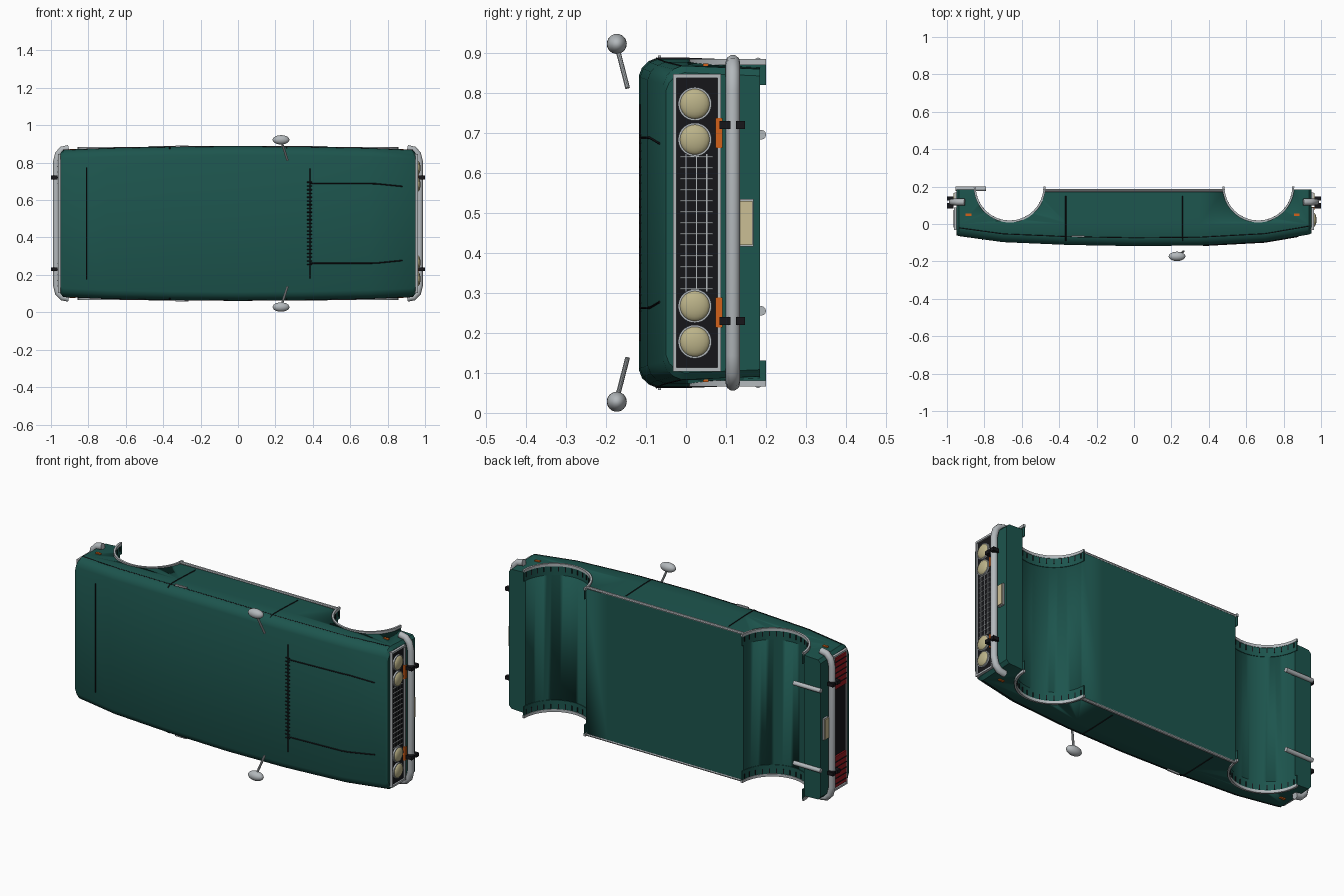
import bpy, bmesh, math
from mathutils import Vector

if "Cube" in bpy.data.objects:
    bpy.data.objects.remove(bpy.data.objects["Cube"])

ZC = 0.475  # mid-plane of the body across its width
AX, AY, AR = (-0.665, 0.665), 0.2, 0.186  # wheel arch centres and radius


def material(name, r, g, b):
    m = bpy.data.materials.new(name)
    m.diffuse_color = (r, g, b, 1)
    m.use_nodes = True
    m.node_tree.nodes["Principled BSDF"].inputs["Base Color"].default_value = m.diffuse_color
    return m


GREEN = material("green_paint", 0.012, 0.09, 0.075)
BLACK = material("black_trim", 0.008, 0.008, 0.01)
CHROME = material("chrome", 0.45, 0.48, 0.5)
LAMP = material("lamp_glass", 0.5, 0.45, 0.25)
ORANGE = material("indicator_orange", 0.65, 0.12, 0.01)
RED = material("tail_red", 0.3, 0.01, 0.015)
CREAM = material("plate_cream", 0.6, 0.52, 0.3)


def finish(name, bm, mat, smooth=False):
    bmesh.ops.recalc_face_normals(bm, faces=bm.faces)
    me = bpy.data.meshes.new(name)
    bm.to_mesh(me)
    bm.free()
    ob = bpy.data.objects.new(name, me)
    bpy.context.collection.objects.link(ob)
    me.materials.append(mat)
    if smooth:
        bpy.ops.object.select_all(action='DESELECT')
        ob.select_set(True)
        bpy.context.view_layer.objects.active = ob
        bpy.ops.object.shade_smooth_by_angle(angle=math.radians(35))
    return ob


def add_box(bm, x, y, w):
    """Box from (min, max) ranges; w is measured from the mid-plane."""
    vs = bmesh.ops.create_cube(bm, size=1)['verts']
    for v in vs:
        v.co = [r[0] + (c + 0.5) * (r[1] - r[0]) for r, c in
                zip((x, y, (w[0] + ZC, w[1] + ZC)), v.co)]


def boxes(name, items, mat):
    bm = bmesh.new()
    for it in items:
        add_box(bm, *it)
    return finish(name, bm, mat)


def rods(name, paths, r, mat, sides=8):
    """Straight rods along each path of (x, y, w) points."""
    bm = bmesh.new()
    for path in paths:
        for p, q in zip(path, path[1:]):
            p, q = (Vector((a, b, c + ZC)) for a, b, c in (p, q))
            d = q - p
            mat4 = d.to_track_quat('Z', 'Y').to_matrix().to_4x4()
            mat4.translation = (p + q) / 2
            bmesh.ops.create_cone(bm, cap_ends=True, segments=sides, radius1=r,
                                  radius2=r, depth=d.length, matrix=mat4)
    return finish(name, bm, mat, sides > 4)


def ellipsoid(name, c, s, mat):
    bm = bmesh.new()
    bmesh.ops.create_uvsphere(bm, u_segments=20, v_segments=12, radius=1)
    for v in bm.verts:
        v.co = [c[i] + v.co[i] * s[i] for i in range(3)]
        v.co.z += ZC
    return finish(name, bm, mat, True)


def arc_strip(name, cx, r0, r1, w0, w1, mat):
    """Half ring over a wheel arch, opening towards +y."""
    bm, n, rings = bmesh.new(), 28, []
    for i in range(n + 1):
        a = math.pi + math.pi * i / n
        rings.append([bm.verts.new((cx + r * math.cos(a), AY + r * math.sin(a), w + ZC))
                      for r, w in ((r0, w0), (r1, w0), (r1, w1), (r0, w1))])
    for a, b in zip(rings, rings[1:]):
        for k in range(4):
            bm.faces.new((a[k], a[(k + 1) % 4], b[(k + 1) % 4], b[k]))
    bm.faces.new(rings[0])
    bm.faces.new(rings[-1])
    return finish(name, bm, mat, True)


# Body stations: x, top y, half width
ST = [(-0.95, -0.06, 0.375), (-0.935, -0.065, 0.392), (-0.7, -0.097, 0.402), (-0.35, -0.112, 0.409),
      (0, -0.118, 0.412), (0.35, -0.115, 0.409), (0.7, -0.096, 0.402), (0.935, -0.056, 0.392),
      (0.95, -0.05, 0.375)]


def at(x, k):
    for a, b in zip(ST, ST[1:]):
        if x <= b[0]:
            return a[k] + (b[k] - a[k]) * (x - a[0]) / (b[0] - a[0])


# Body shell: loft along x, then cut the wheel wells
bm, rings = bmesh.new(), []
for x, t, h in ST:
    half = [(0.185, h - 0.008), (0.0, h), (t + 0.045, h), (t + 0.025, h - 0.008),
            (t + 0.008, h - 0.024), (t, h - 0.045)]
    sec = half + [(y, -w) for y, w in reversed(half)]
    rings.append([bm.verts.new((x, y, w + ZC)) for y, w in sec])
for a, b in zip(rings, rings[1:]):
    for k in range(len(a)):
        j = (k + 1) % len(a)
        bm.faces.new((a[k], a[j], b[j], b[k]))
bm.faces.new(rings[0])
bm.faces.new(rings[-1])
body = finish("body_shell", bm, GREEN, True)
for cx in AX:
    cut = rods("well_cutter", [[(cx, AY, -0.6), (cx, AY, 0.6)]], AR, GREEN, 56)
    mod = body.modifiers.new("well", 'BOOLEAN')
    mod.operation, mod.object, mod.solver = 'DIFFERENCE', cut, 'EXACT'
    bpy.context.view_layer.objects.active = body
    bpy.ops.object.modifier_apply(modifier=mod.name)
    bpy.data.objects.remove(cut)

# Wheel arch flanges, chrome rims and bolts
for cx in AX:
    ticks = []
    for s in (-1, 1):
        h = at(cx, 2) - 0.003
        arc_strip("arch_flange", cx, AR - 0.003, AR + 0.001, s * (h - 0.055), s * h, GREEN)
        arc_strip("arch_rim", cx, AR - 0.005, AR + 0.006, s * (h - 0.006), s * (h + 0.009), CHROME)
        for i in range(16):
            a = math.pi * (1 + (i + 0.5) / 16)
            x, y = cx + 0.182 * math.cos(a), AY + 0.182 * math.sin(a)
            ticks.append([(x, y, s * (h - 0.035)), (x, y, s * (h - 0.01))])
    rods("arch_bolts", ticks, 0.003, BLACK, 4)

for s in (-1, 1):
    # Sill trim, door seams, belt line, handle, side markers
    rods("sill_trim", [[(-0.478, 0.18, s * 0.405), (0.478, 0.18, s * 0.405)]], 0.008, CHROME)
    rods("door_seams", [[(x, 0.15, s * (at(x, 2) - 0.006)), (x, 0, s * at(x, 2)),
                         (x, -0.07, s * at(x, 2)), (x, -0.09, s * (at(x, 2) - 0.01))]
                        for x in (-0.365, 0.26)], 0.003, BLACK, 4)
    rods("belt_line", [[(x, t + 0.044, s * h) for x, t, h in ST[1:-1]]], 0.002, BLACK, 4)
    boxes("door_handle", [((-0.335, -0.265), (-0.07, -0.062), sorted((s * 0.4, s * 0.418)))], CHROME)
    boxes("side_markers", [((x - 0.015, x + 0.015), (0.043, 0.056), sorted((s * 0.38, s * 0.398)))
                           for x in (-0.885, 0.87)], ORANGE)
    # Wing mirrors
    rods("mirror_arm", [[(0.265, -0.146, s * 0.337), (0.235, -0.17, s * 0.43)]], 0.006, CHROME, 10)
    ellipsoid("mirror_head", (0.23, -0.173, s * 0.447), (0.045, 0.025, 0.025), CHROME)
    # Exhaust pipes
    rods("exhaust_pipe", [[(-0.955, 0.188, s * 0.22), (-0.79, 0.188, s * 0.22)]], 0.012, CHROME, 12)


def hood(x, w):
    return (x, at(x, 1) - 0.001, w)


# Bonnet and boot seams with cowl vents
rods("panel_seams", [[hood(0.385, -0.295), hood(0.385, 0.295)], [hood(-0.81, -0.3), hood(-0.81, 0.3)]]
     + [[hood(0.385, s * 0.213), hood(0.7, s * 0.213), hood(0.74, s * 0.212), hood(0.88, s * 0.198)]
        for s in (-1, 1)], 0.003, BLACK, 4)
rods("cowl_vents", [[hood(0.37, -0.22 + i * 0.02), hood(0.395, -0.22 + i * 0.02)] for i in range(23)],
     0.003, BLACK, 4)

for e, end in ((1, "front"), (-1, "rear")):
    def X(a, b):
        return sorted((e * a, e * b))

    # Grille panel with chrome frame
    boxes(end + "_panel", [(X(0.94, 0.954), (-0.028, 0.083), (-0.368, 0.368))], BLACK)
    boxes(end + "_frame", [(X(0.94, 0.963), y, w) for y, w in (
        ((-0.032, -0.024), (-0.372, 0.372)), ((0.079, 0.087), (-0.372, 0.372)),
        ((-0.032, 0.087), (-0.372, -0.362)), ((-0.032, 0.087), (0.362, 0.372)))], CHROME)
    # Wrap-round bumper
    cu = bpy.data.curves.new(end + "_bumper", 'CURVE')
    cu.dimensions, cu.bevel_depth, cu.bevel_resolution, cu.use_fill_caps = '3D', 0.018, 3, True
    pts = [(0.905, 0.402), (0.94, 0.395), (0.962, 0.372), (0.972, 0.33)]
    pts = [(x, -w) for x, w in pts] + pts[::-1]
    sp = cu.splines.new('POLY')
    sp.points.add(len(pts) - 1)
    for p, (x, w) in zip(sp.points, pts):
        p.co = (e * x, 0.117, w + ZC, 1)
    sp.use_smooth = True
    ob = bpy.data.objects.new(end + "_bumper", cu)
    cu.materials.append(CHROME)
    bpy.context.collection.objects.link(ob)
    # Overriders and number plate
    boxes(end + "_overriders", [(X(0.965, 1.0), y, (w - 0.01, w + 0.01)) for w in (-0.245, 0.245)
                                for y in ((0.084, 0.111), (0.125, 0.147))], BLACK)
    boxes(end + "_plate", [(X(0.945, 0.966), (0.135, 0.166), (-0.055, 0.055))], CREAM)
    boxes(end + "_plate_rim", [(X(0.945, 0.96), (0.132, 0.169), (-0.059, 0.059))], CHROME)

# Front grille bars, headlamps, indicators
boxes("grille_bars", [((0.95, 0.958), (-0.015, 0.068), (w - 0.002, w + 0.002))
                      for w in [-0.165 + i * 0.0275 for i in range(13)]]
      + [((0.95, 0.957), (y - 0.0015, y + 0.0015), (-0.172, 0.172)) for y in (0.0, 0.026, 0.052)], CHROME)
for w in (-0.297, -0.208, 0.208, 0.297):
    rods("headlamp_rim", [[(0.945, 0.022, w), (0.963, 0.022, w)]], 0.042, CHROME, 28)
    ellipsoid("headlamp", (0.96, 0.022, w), (0.016, 0.038, 0.038), LAMP)
boxes("indicators", [((0.945, 0.966), (0.074, 0.091), sorted((s * 0.187, s * 0.262))) for s in (-1, 1)], ORANGE)

# Tail lamps with black slats
boxes("tail_lamps", [((-0.963, -0.945), (-0.02, 0.075), sorted((s * 0.185, s * 0.355))) for s in (-1, 1)], RED)
boxes("tail_slats", [((-0.966, -0.95), (-0.02, 0.075), (s * w - 0.002, s * w + 0.002))
                     for s in (-1, 1) for w in (0.215, 0.245, 0.275, 0.305, 0.335)], BLACK)
